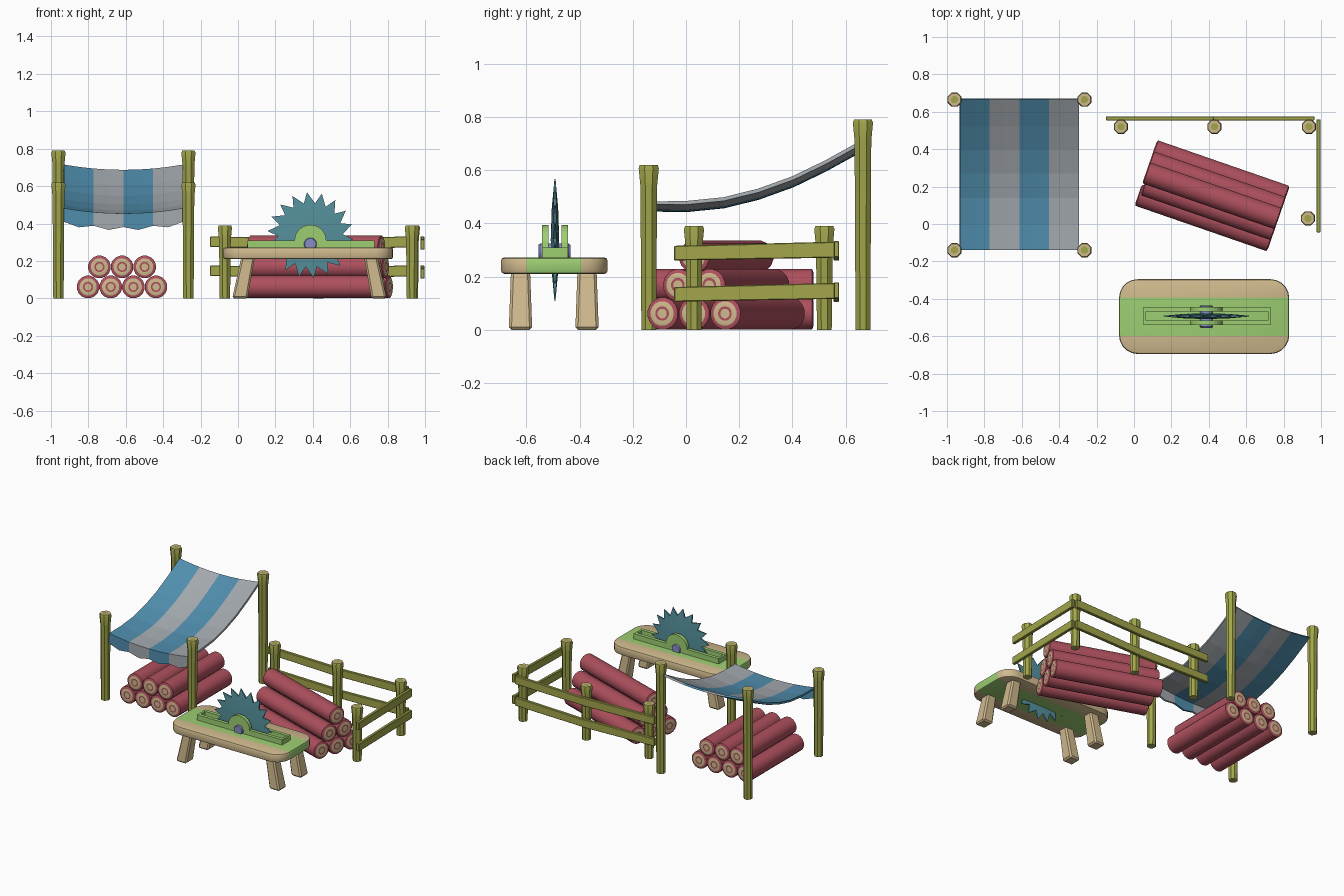
import bpy, bmesh
from math import sin, cos, pi, radians
from mathutils import Vector

if "Cube" in bpy.data.objects:
    bpy.data.objects.remove(bpy.data.objects["Cube"])


def mat(name, r, g, b):
    m = bpy.data.materials.new(name)
    m.diffuse_color = (r, g, b, 1)
    m.use_nodes = True
    m.node_tree.nodes["Principled BSDF"].inputs["Base Color"].default_value = m.diffuse_color
    return m


OLIVE = mat("olive_wood", 0.36, 0.38, 0.07)
PINK = mat("bark", 0.42, 0.08, 0.11)
TAN = mat("cut_wood", 0.63, 0.49, 0.27)
GREEN = mat("green_paint", 0.34, 0.62, 0.17)
BLUE = mat("blue_cloth", 0.08, 0.27, 0.42)
GREY = mat("grey_cloth", 0.37, 0.40, 0.43)
STEEL = mat("blade_steel", 0.09, 0.28, 0.33)
AXLE = mat("axle_metal", 0.25, 0.28, 0.58)


def finish(name, bm, mats, smooth=None):
    bmesh.ops.recalc_face_normals(bm, faces=bm.faces)
    me = bpy.data.meshes.new(name)
    bm.to_mesh(me)
    bm.free()
    ob = bpy.data.objects.new(name, me)
    bpy.context.collection.objects.link(ob)
    for m in mats:
        me.materials.append(m)
    if smooth:
        bpy.ops.object.select_all(action='DESELECT')
        bpy.context.view_layer.objects.active = ob
        ob.select_set(True)
        bpy.ops.object.shade_smooth_by_angle(angle=radians(smooth))
    return ob


def rod(name, start, axis, rings, sides, mats, smooth=None):
    """Turned shape: rings are (radius, distance, material of the band that follows)."""
    start, axis = Vector(start), Vector(axis).normalized()
    q = axis.to_track_quat('Z', 'Y')
    bm = bmesh.new()
    loops = []
    for r, d, _ in rings:
        loops.append([bm.verts.new(start + q @ Vector(
            (r * cos(2 * pi * (i + .5) / sides), r * sin(2 * pi * (i + .5) / sides), d)))
            for i in range(sides)])
    for k in range(len(loops) - 1):
        for i in range(sides):
            j = (i + 1) % sides
            f = bm.faces.new((loops[k][i], loops[k][j], loops[k + 1][j], loops[k + 1][i]))
            f.material_index = rings[k][2]
    bm.faces.new(loops[0][::-1]).material_index = rings[-1][2]
    bm.faces.new(loops[-1]).material_index = rings[-1][2]
    return finish(name, bm, mats, smooth)


def post(name, x, y, h):
    rod(name, (x, y, 0), (0, 0, 1),
        [(.018, 0, 1), (.027, 0, 0), (.030, 0, 0), (.034, h - .08, 0), (.041, h - .012, 0),
         (.036, h, 1), (.02, h, 0)], 8, [OLIVE, TAN], 30)


def log(name, start, axis, length, r=.061):
    end = [(.3, 0), (.42, 1), (.76, 0)]      # growth rings on the cut ends
    rings = [(r * k, 0, m) for k, m in [(.3, 1), (.45, 0), (.76, 1)]]
    rings += [(r, .006, 1), (r, length - .006, 1), (r * .76, length, 0), (r * .45, length, 1),
              (r * .3, length, 0)]
    rod(name, start, axis, rings, 16, [TAN, PINK], 40)


def hull(name, bottom, top, mats, bevel=0.0):
    """Closed solid between two matching polygons."""
    bm = bmesh.new()
    a = [bm.verts.new(p) for p in bottom]
    b = [bm.verts.new(p) for p in top]
    n = len(a)
    bm.faces.new(a[::-1])
    bm.faces.new(b)
    for i in range(n):
        bm.faces.new((a[i], a[(i + 1) % n], b[(i + 1) % n], b[i]))
    if bevel:
        bmesh.ops.bevel(bm, geom=bm.edges[:], offset=bevel, segments=1, affect='EDGES')
    return finish(name, bm, mats)


def rail(name, p0, p1, h0, h1, t=.022):
    p0, p1 = Vector(p0), Vector(p1)
    side = Vector((0, 0, 1)).cross(p1 - p0).normalized() * t / 2
    ends = []
    for p, h in ((p0, h0), (p1, h1)):
        up = Vector((0, 0, h / 2))
        ends.append([p - side - up, p + side - up, p + side + up, p - side + up])
    hull(name, ends[0], ends[1], [OLIVE], .003)


# Canopy posts
for x in (-.96, -.265):
    post("canopy_front_post", x, -.14, .62)
    post("canopy_back_post", x, .665, .79)

# Striped sagging cloth with scalloped front flap
path = [(.665, .715), (.52, .635), (.4, .577), (.27, .53), (.14, .498), (0, .484), (-.14, .482)]
bm = bmesh.new()
rows = []
for k in range(len(path) + 1):
    row = []
    for i in range(9):
        u = i / 8
        y, z = path[min(k, len(path) - 1)]
        z -= .028 * (1 - (2 * u - 1) ** 2)
        if k == len(path):
            z -= .09 if i % 2 else .073
        row.append(bm.verts.new((-.93 + .635 * u, y, z)))
    rows.append(row)
for k in range(len(path)):
    for i in range(8):
        f = bm.faces.new((rows[k][i], rows[k + 1][i], rows[k + 1][i + 1], rows[k][i + 1]))
        f.material_index = (i // 2) % 2
cloth = finish("canopy_cloth", bm, [BLUE, GREY])
if cloth.data.polygons[0].normal.z < 0:
    cloth.data.flip_normals()
mod = cloth.modifiers.new("thickness", 'SOLIDIFY')
mod.thickness = .014
mod.offset = -1

# Log pile under the canopy
for row, n in enumerate((4, 3)):
    for i in range(n):
        log("canopy_log", (-.62 + (i - (n - 1) / 2) * .121, -.12, .061 + row * .107),
            (0, 1, 0), .6)

# Angled log pyramid by the fence
d = Vector((.945, -.327, 0))
p = Vector((.327, .945, 0))
for row, n in enumerate((3, 2, 1)):
    for i in range(n):
        c = Vector((.418, .151, .061 + row * .107)) + p * (i - (n - 1) / 2) * .125
        log("stacked_log", c - d * (.375 - .012 * ((i + row) % 2)), d, .75 - .012 * ((i + row) % 2))

# Fence
for x, y in ((-.07, .52), (.43, .52), (.935, .52), (.93, .03)):
    post("fence_post", x, y, .39)
for z in (0, -.155):
    rail("back_rail_left", (-.15, .565, .303 + z), (.425, .565, .290 + z), .055, .06)
    rail("back_rail_right", (.42, .565, .290 + z), (.965, .565, .303 + z), .055, .06)
    rail("side_rail", (.986, -.045, .288 + z), (.986, .56, .301 + z), .055, .06)

# Bench top: rounded slab with a green band across the middle
bm = bmesh.new()
outline = []
for cx, cy, a0 in ((.73, -.395, 0), (.02, -.395, 90), (.02, -.595, 180), (.73, -.595, 270)):
    for s in range(6):
        a = radians(a0 + s * 18)
        outline.append(bm.verts.new((cx + .1 * cos(a), cy + .1 * sin(a), .21)))
face = bm.faces.new(outline)
ext = bmesh.ops.extrude_face_region(bm, geom=[face])
bmesh.ops.translate(bm, vec=(0, 0, .062), verts=[v for v in ext['geom'] if isinstance(v, bmesh.types.BMVert)])
rim = [e for e in bm.edges if abs(e.verts[0].co.z - e.verts[1].co.z) < 1e-5]
bmesh.ops.bevel(bm, geom=rim, offset=.012, segments=2, profile=.5, affect='EDGES')
for y in (-.393, -.6):
    bmesh.ops.bisect_plane(bm, geom=bm.verts[:] + bm.edges[:] + bm.faces[:],
                           plane_co=(0, y, 0), plane_no=(0, 1, 0))
for f in bm.faces:
    f.material_index = int(-.6 < f.calc_center_median().y < -.393)
finish("bench_top", bm, [TAN, GREEN], 35)

# Splayed bench legs
for sx in (-1, 1):
    for sy in (-1, 1):
        def ring(x, y, w, dd, z):
            x, y = .382 + sx * x, -.497 + sy * y
            return [(x - w, y - dd, z), (x + w, y - dd, z), (x + w, y + dd, z), (x - w, y + dd, z)]
        hull("bench_leg", ring(.372, .125, .041, .044, 0), ring(.328, .125, .036, .036, .22),
             [TAN], .01)

# Blade guides with half-round axle brackets, joined at the ends
CX, CY = .387, -.4925
prof = [(.05, .265), (.73, .265), (.73, .31)]
prof += [(CX + .085 * cos(pi * i / 12), .31 + .083 * sin(pi * i / 12)) for i in range(13)]
prof += [(.05, .31)]
for y in (-.541, -.468):
    hull("blade_guide", [(x, y, z) for x, z in prof], [(x, y + .024, z) for x, z in prof], [GREEN])
for x in (.05, .716):
    hull("guide_end", [(x, -.53, .265), (x + .014, -.53, .265), (x + .014, -.455, .265), (x, -.455, .265)],
         [(x, -.53, .309), (x + .014, -.53, .309), (x + .014, -.455, .309), (x, -.455, .309)], [GREEN])
rod("blade_axle", (CX, -.555, .29), (0, 1, 0), [(.03, 0, 0), (.035, .006, 0), (.035, .114, 0), (.03, .12, 0)],
    12, [AXLE], 30)

# Lens-shaped saw blade with 18 leaning teeth
bm = bmesh.new()
T = 18
halves = []
for s in (-1, 1):
    mid, rim = [], []
    for i in range(2 * T):
        a = pi * i / T + .03
        lean = .05 if i % 2 else 0
        r, h = (.23, .002) if i % 2 else (.172, .007)
        mid.append(bm.verts.new((CX + .12 * cos(a), CY + s * .012, .338 + .12 * sin(a))))
        rim.append(bm.verts.new((CX + r * cos(a + lean), CY + s * h, .338 + r * sin(a + lean))))
    hub = bm.verts.new((CX, CY + s * .016, .338))
    for i in range(2 * T):
        j = (i + 1) % (2 * T)
        bm.faces.new((hub, mid[i], mid[j]))
        bm.faces.new((mid[i], rim[i], rim[j], mid[j]))
    halves.append(rim)
for i in range(2 * T):
    j = (i + 1) % (2 * T)
    bm.faces.new((halves[0][i], halves[0][j], halves[1][j], halves[1][i]))
finish("saw_blade", bm, [STEEL], 20)
